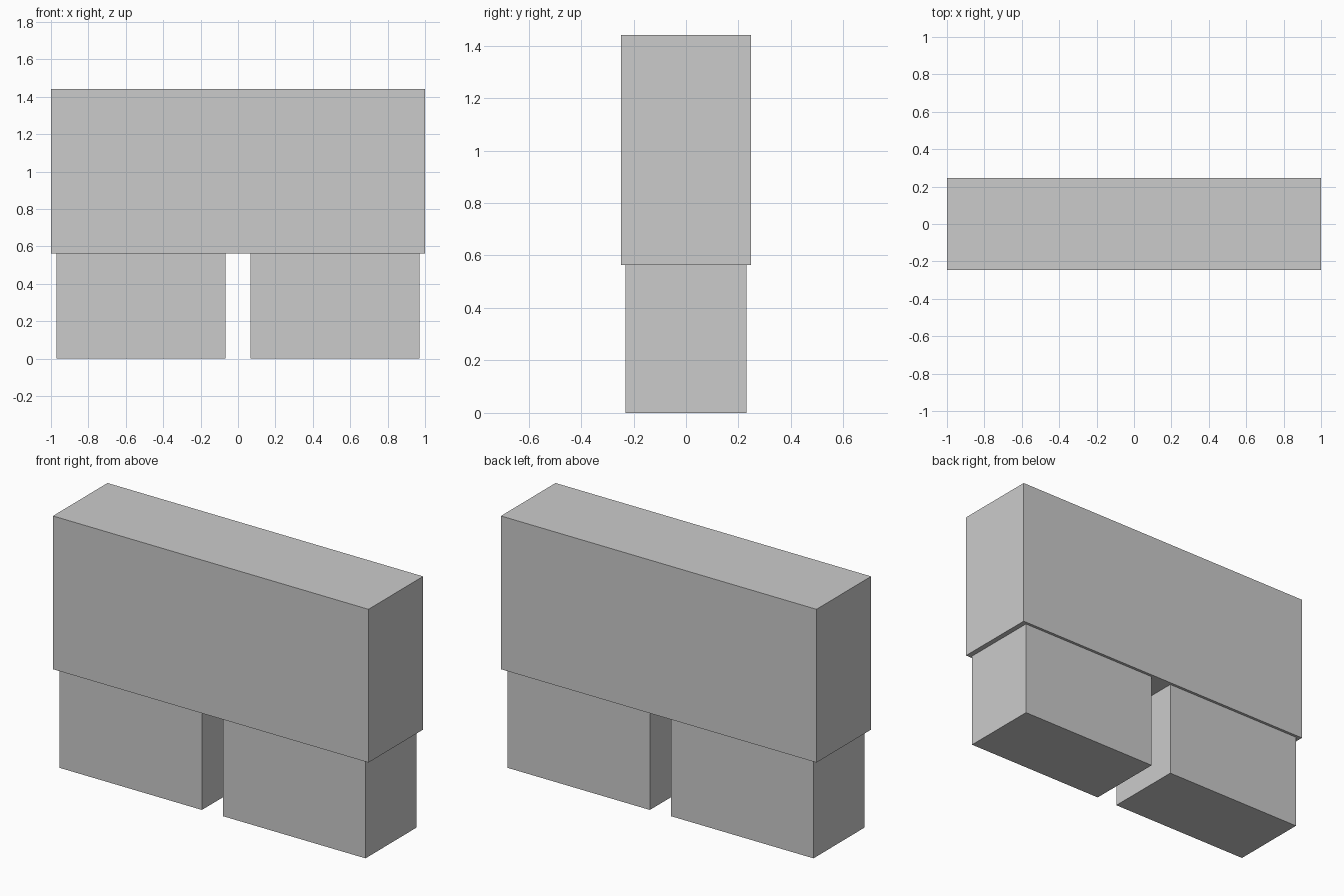
import bpy

if "Cube" in bpy.data.objects:
    bpy.data.objects.remove(bpy.data.objects["Cube"])


def box(name, x, y, z):
    """Add a box spanning the given (min, max) ranges."""
    spans = (x, y, z)
    bpy.ops.mesh.primitive_cube_add(size=1, location=[(a + b) / 2 for a, b in spans])
    obj = bpy.context.object
    obj.name = name
    obj.scale = [b - a for a, b in spans]
    bpy.ops.object.transform_apply(location=False, rotation=False, scale=True)
    return obj


JOINT_Z = 0.563

# Wide upper block
box("upper_block", (-1, 1), (-0.247, 0.247), (JOINT_Z, 1.441))

# Two slightly inset base blocks with a gap between them
for side, x in (("left", (-0.97, -0.067)), ("right", (0.067, 0.97))):
    box(f"{side}_base_block", x, (-0.231, 0.231), (0, JOINT_Z))
